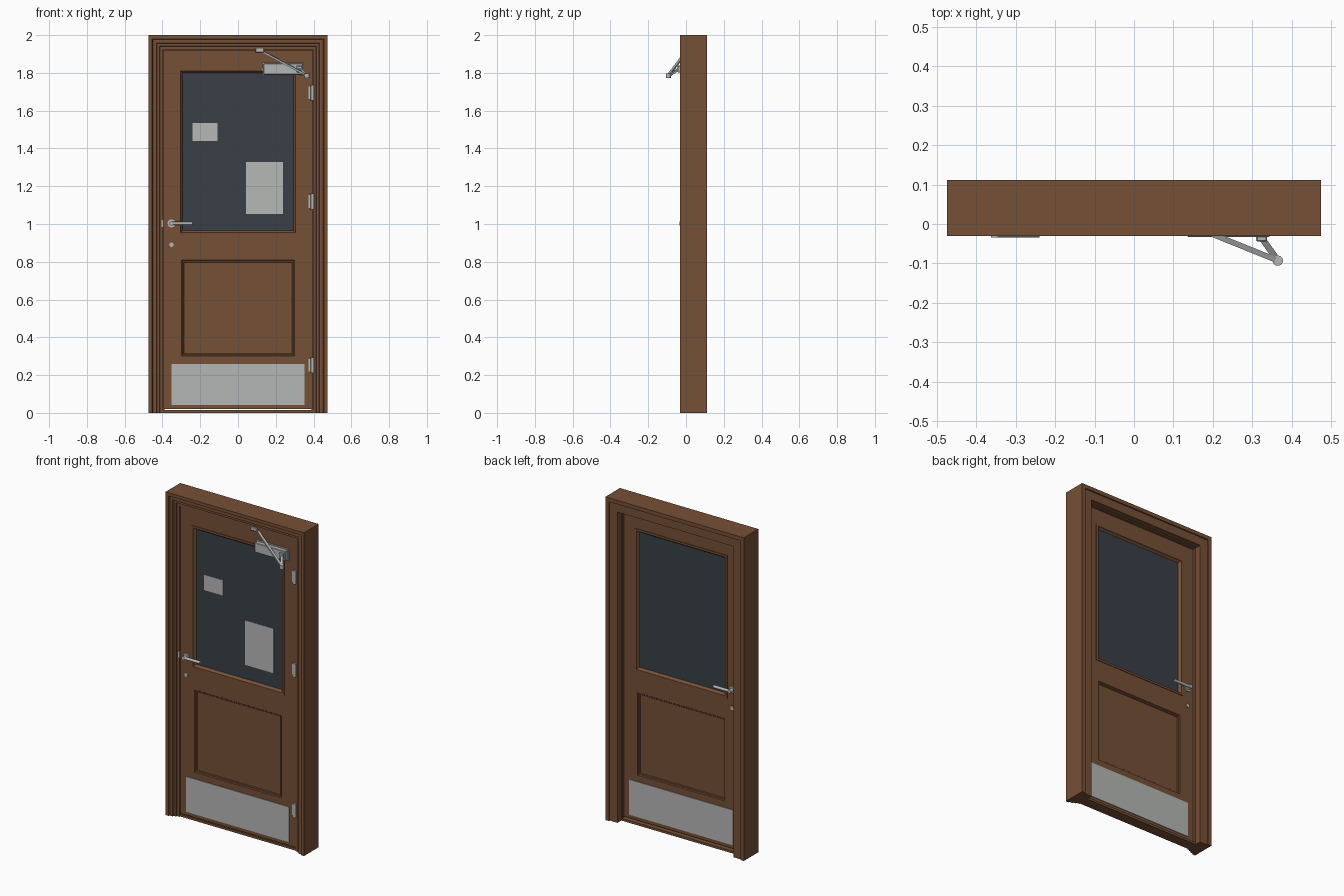
import bpy, bmesh, math
from mathutils import Vector

cube = bpy.data.objects.get("Cube")
if cube:
    bpy.data.objects.remove(cube, do_unlink=True)


def material(name, rgb):
    m = bpy.data.materials.new(name)
    m.use_nodes = True
    m.diffuse_color = (*rgb, 1)
    m.node_tree.nodes["Principled BSDF"].inputs["Base Color"].default_value = (*rgb, 1)
    return m


WOOD = material("brown wood", (0.18, 0.08, 0.037))
GLASS = material("dark glass", (0.041, 0.051, 0.064))
STEEL = material("brushed steel", (0.46, 0.475, 0.465))
PAPER = material("grey paper", (0.47, 0.48, 0.47))


def finish(name, bm, mat, smooth=False):
    bmesh.ops.recalc_face_normals(bm, faces=bm.faces[:])
    me = bpy.data.meshes.new(name)
    bm.to_mesh(me)
    bm.free()
    me.materials.append(mat)
    ob = bpy.data.objects.new(name, me)
    bpy.context.scene.collection.objects.link(ob)
    if smooth:
        bpy.ops.object.select_all(action='DESELECT')
        ob.select_set(True)
        bpy.context.view_layer.objects.active = ob
        bpy.ops.object.shade_smooth_by_angle(angle=math.radians(35))
    return ob


def box(name, xs, ys, zs, mat, bevel=0):
    bm = bmesh.new()
    bmesh.ops.create_cube(bm, size=1)
    for v in bm.verts:
        v.co = [(a + b) / 2 + c * (b - a) for (a, b), c in zip((xs, ys, zs), v.co)]
    if bevel:
        bmesh.ops.bevel(bm, geom=bm.edges[:], offset=bevel, segments=1, affect='EDGES')
    return finish(name, bm, mat)


def rod(name, a, b, r, mat, sides=16, r2=None):
    """Cylinder or cone from point a to point b."""
    a, b = Vector(a), Vector(b)
    bm = bmesh.new()
    bmesh.ops.create_cone(bm, cap_ends=True, segments=sides, radius1=r,
                          radius2=r if r2 is None else r2, depth=(b - a).length)
    turn = (b - a).to_track_quat('Z', 'Y')
    for v in bm.verts:
        v.co = turn @ v.co + (a + b) / 2
    return finish(name, bm, mat, smooth=True)


def bar(name, a, b, width, thick, mat):
    """Flat bar from point a to point b."""
    a, b = Vector(a), Vector(b)
    bm = bmesh.new()
    bmesh.ops.create_cube(bm, size=1)
    turn = (b - a).to_track_quat('Z', 'Y')
    for v in bm.verts:
        scaled = Vector((v.co.x * width, v.co.y * thick, v.co.z * (b - a).length))
        v.co = turn @ scaled + (a + b) / 2
    return finish(name, bm, mat)


def mitred(name, x, z0, z1, profile, mat, closed):
    """Sweep a profile of (inset, y) round a rectangle with mitred corners."""
    bm = bmesh.new()
    rings = []
    for sx, top in ((-1, 0), (-1, 1), (1, 1), (1, 0)):
        ring = []
        for u, y in profile:
            z = z1 - u if top else z0 + (u if closed else 0)
            ring.append(bm.verts.new((sx * (x - u), y, z)))
        rings.append(ring)
    n = len(profile)
    for i in range(4 if closed else 3):
        p, q = rings[i], rings[(i + 1) % 4]
        for k in range(n):
            bm.faces.new((p[k], p[(k + 1) % n], q[(k + 1) % n], q[k]))
    if not closed:
        bm.faces.new(rings[0])
        bm.faces.new(rings[3])
    return finish(name, bm, mat)


# Door frame with stepped front moulding and a stop behind the leaf
mitred("door_frame", 0.474, 0, 2, [
    (0, -0.031), (0.02, -0.031), (0.023, -0.023), (0.042, -0.023), (0.045, -0.014),
    (0.058, -0.014), (0.061, -0.006), (0.077, -0.006), (0.077, 0.05), (0.084, 0.05),
    (0.084, 0.066), (0.077, 0.066), (0.077, 0.104), (0.024, 0.104), (0.024, 0.112),
    (0, 0.112)], WOOD, False)
box("threshold", (-0.4, 0.4), (0, 0.066), (0, 0.014), WOOD)

# Door leaf: flat grid with two openings, thickened
THICK = 0.047
WIN, PAN = (0.313, 0.945, 1.82), (0.298, 0.3, 0.81)
xs = [-0.394, -WIN[0], -PAN[0], PAN[0], WIN[0], 0.394]
zs = [0.02, PAN[1], PAN[2], WIN[1], WIN[2], 1.92]
bm = bmesh.new()
grid = [[bm.verts.new((x, 0, z)) for z in zs] for x in xs]
for i in range(5):
    for k in range(5):
        if (k == 3 and 1 <= i <= 3) or (k == 1 and i == 2):
            continue
        bm.faces.new((grid[i][k], grid[i + 1][k], grid[i + 1][k + 1], grid[i][k + 1]))
back = bmesh.ops.extrude_face_region(bm, geom=bm.faces[:])["geom"]
for v in back:
    if isinstance(v, bmesh.types.BMVert):
        v.co.y += THICK
bmesh.ops.dissolve_limit(bm, angle_limit=0.01, verts=bm.verts[:], edges=bm.edges[:])
finish("door_leaf", bm, WOOD)


def both_sides(half):
    return half + [(u, THICK - y) for u, y in reversed(half)]


# Window bead, pane and lower panel
mitred("window_bead", *WIN, both_sides(
    [(-0.004, -0.004), (0.009, -0.004), (0.013, 0.004), (0.02, 0.012)]), WOOD, True)
box("window_pane", (-0.3, 0.3), (0.012, THICK - 0.012), (0.955, 1.81), GLASS)
mitred("panel_moulding", *PAN, both_sides(
    [(0, 0.001), (0.004, 0.006), (0.01, 0.007), (0.014, 0.012)]), WOOD, True)
box("lower_panel", (-0.29, 0.29), (0.011, THICK - 0.011), (0.308, 0.802), WOOD)

# Notices on the front of the glass
box("small_notice", (-0.24, -0.108), (0.009, 0.0125), (1.44, 1.535), PAPER)
box("large_notice", (0.043, 0.238), (0.009, 0.0125), (1.052, 1.328), PAPER)

# Kick plates, levers and locks on both faces
for side, face, out in (("front", 0, -1), ("back", THICK, 1)):
    def off(d):
        return face + out * d
    box(side + "_kick_plate", (-0.353, 0.353), sorted((face, off(0.004))),
        (0.042, 0.26), STEEL)
    hx, hz = -0.352, 1.003
    rod(side + "_handle_rose", (hx, face, hz), (hx, off(0.007), hz), 0.021, STEEL, 24)
    rod(side + "_handle_neck", (hx, face, hz), (hx, off(0.034), hz), 0.011, STEEL)
    rod(side + "_handle_lever", (hx, off(0.025), hz), (-0.24, off(0.025), hz),
        0.009, STEEL)
    rod(side + "_lock_cylinder", (hx, face, 0.89), (hx, off(0.006), 0.89), 0.012, STEEL)
box("strike_plate", (-0.406, -0.394), (-0.008, 0.02), (0.985, 1.022), STEEL)

# Hinges
for name, z in (("lower", 0.252), ("middle", 1.12), ("upper", 1.695)):
    box(name + "_hinge_leaf", (0.372, 0.398), (-0.004, 0.004), (z - 0.034, z + 0.034), STEEL)
    rod(name + "_hinge_knuckle", (0.394, -0.008, z - 0.042), (0.394, -0.008, z + 0.042),
        0.009, STEEL, 12)

# Door closer body, spindle and folding arm
box("closer_body", (0.135, 0.345), (-0.033, 0.002), (1.79, 1.85), STEEL, 0.003)
box("closer_base", (0.13, 0.35), (-0.008, 0.002), (1.785, 1.855), STEEL)
box("closer_spindle_block", (0.31, 0.338), (-0.045, -0.02), (1.802, 1.838), STEEL, 0.003)
elbow = Vector((0.365, -0.093, 1.785))
drop = Vector((0, 0, 0.008))
bar("closer_short_arm", (0.323, -0.034, 1.824), elbow - drop * 0.3, 0.016, 0.01, STEEL)
bar("closer_long_arm", (0.115, 0.008, 1.92), elbow + drop * 0.3, 0.014, 0.01, STEEL)
rod("closer_elbow", elbow - drop * 1.4, elbow + drop * 1.4, 0.013, STEEL)
box("closer_head_bracket", (0.092, 0.138), (-0.012, 0.012), (1.908, 1.93), STEEL, 0.002)
